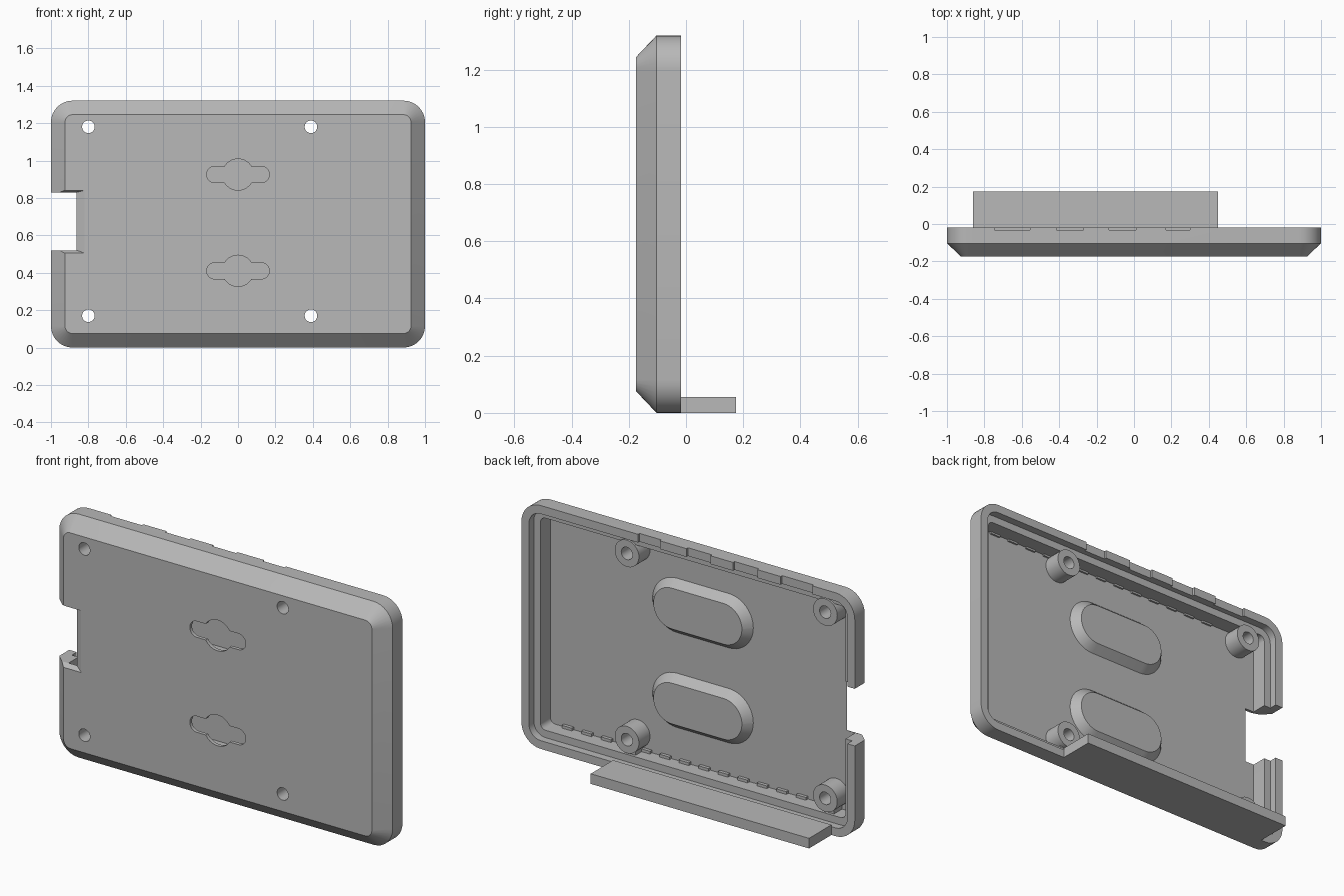
import bpy, bmesh, math

if "Cube" in bpy.data.objects:
    bpy.data.objects.remove(bpy.data.objects["Cube"], do_unlink=True)

gray = bpy.data.materials.new("plain gray")
gray.use_nodes = True
gray.diffuse_color = (0.48, 0.48, 0.48, 1)
gray.node_tree.nodes["Principled BSDF"].inputs["Base Color"].default_value = (0.48, 0.48, 0.48, 1)

W, H = 2.0, 1.32
FRONT, FLOOR, RIM = -0.174, -0.145, -0.018
MID = H / 2


def loft(name, rings):
    """Closed solid through rings of (x, y, z) points with equal counts."""
    bm = bmesh.new()
    loops = [[bm.verts.new(p) for p in ring] for ring in rings]
    n = len(loops[0])
    for a, b in zip(loops, loops[1:]):
        for i in range(n):
            j = (i + 1) % n
            bm.faces.new((a[i], a[j], b[j], b[i]))
    bm.faces.new(loops[0][::-1])
    bm.faces.new(loops[-1])
    bmesh.ops.recalc_face_normals(bm, faces=bm.faces)
    me = bpy.data.meshes.new(name)
    bm.to_mesh(me)
    bm.free()
    me.materials.append(gray)
    ob = bpy.data.objects.new(name, me)
    bpy.context.collection.objects.link(ob)
    return ob


def rounded(cx, cz, hw, hh, r, y, seg=8):
    """Rounded rectangle in the xz plane."""
    pts = []
    for k, (sx, sz) in enumerate(((1, 1), (-1, 1), (-1, -1), (1, -1))):
        for i in range(seg + 1):
            a = math.pi / 2 * (k + i / seg)
            pts.append((cx + sx * (hw - r) + r * math.cos(a), y,
                        cz + sz * (hh - r) + r * math.sin(a)))
    return pts


def rect(x0, x1, z0, z1, y):
    return [(x0, y, z0), (x1, y, z0), (x1, y, z1), (x0, y, z1)]


def box(name, x0, x1, y0, y1, z0, z1):
    return loft(name, [rect(x0, x1, z0, z1, y0), rect(x0, x1, z0, z1, y1)])


def pill(name, cx, cz, hw, r, y0, y1, flare=0.0):
    e = 0.0005
    return loft(name, [rounded(cx, cz, hw + flare + e, r + flare + e, r + flare, y0, 10),
                       rounded(cx, cz, hw + e, r + e, r, y1, 10)])


def boolean(ob, tool, op="DIFFERENCE"):
    mod = ob.modifiers.new("bool", "BOOLEAN")
    mod.operation, mod.solver, mod.object = op, "EXACT", tool
    bpy.context.view_layer.objects.active = ob
    bpy.ops.object.modifier_apply(modifier=mod.name)
    bpy.data.objects.remove(tool, do_unlink=True)


# Tray shell: chamfered front, stepped rim, flat floor
profile = [(0.075, FRONT), (0, -0.103), (0, RIM), (0.045, RIM),
           (0.045, -0.06), (0.085, -0.06), (0.085, FLOOR)]
case = loft("case_shell", [
    rounded(0, MID, W / 2 - d, MID - d, max(0.115 - d, 0.03), y) for d, y in profile])

# Raised pill covers with keyhole hangers in front
for z in (0.925, 0.41):
    boolean(case, pill("cover", 0, z, 0.265, 0.11, FLOOR - 0.01, -0.1, 0.045), "UNION")
    boolean(case, pill("cavity", 0, z, 0.23, 0.09, -0.155, -0.115))
    boolean(case, pill("slot", 0, z, 0.167, 0.043, -0.3, -0.14))
    boolean(case, pill("head_hole", 0, z, 0.083, 0.083, -0.3, -0.14))

# Screw posts with ribs on the lower pair
for x in (-0.8, 0.39):
    for z in (0.17, 1.18):
        boolean(case, pill("post", x, z, 0.072, 0.072, FLOOR - 0.01, -0.05), "UNION")
    boolean(case, box("rib", x - 0.035, x + 0.035, FLOOR - 0.01, -0.075, 0.06, 0.12), "UNION")
    for z in (0.17, 1.18):
        boolean(case, pill("screw_hole", x, z, 0.033, 0.033, -0.4, 0.2))

# Side opening, flared toward the front
boolean(case, loft("port", [
    rect(-1.2, -0.82, 0.505, 0.84, FRONT - 0.01), rect(-1.2, -0.82, 0.505, 0.84, FRONT + 0.002),
    rect(-1.2, -0.863, 0.52, 0.83, FLOOR - 0.002), rect(-1.2, -0.863, 0.52, 0.83, 0.1)]))

# Shallow recesses in the upper rim
for x0, x1 in ((-0.745, -0.555), (-0.415, -0.27), (-0.135, 0.01), (0.17, 0.3)):
    boolean(case, box("rim_recess", x0, x1, -0.031, 0.1, 1.265, 1.4))

bpy.ops.object.select_all(action="DESELECT")
case.select_set(True)
bpy.context.view_layer.objects.active = case
bpy.ops.object.shade_smooth_by_angle(angle=math.radians(25))

# Small teeth along the floor edges
for i in range(13):
    x = -0.6 + i * 0.117
    box("lower_tooth", x - 0.03, x + 0.03, FLOOR - 0.005, FLOOR + 0.018, 0.08, 0.1)
    box("upper_tooth", x - 0.03, x + 0.03, FLOOR - 0.005, FLOOR + 0.01, H - 0.095, H - 0.08)

# Shelf standing out from the back
box("back_shelf", -0.86, 0.45, RIM, 0.174, 0, 0.055)
